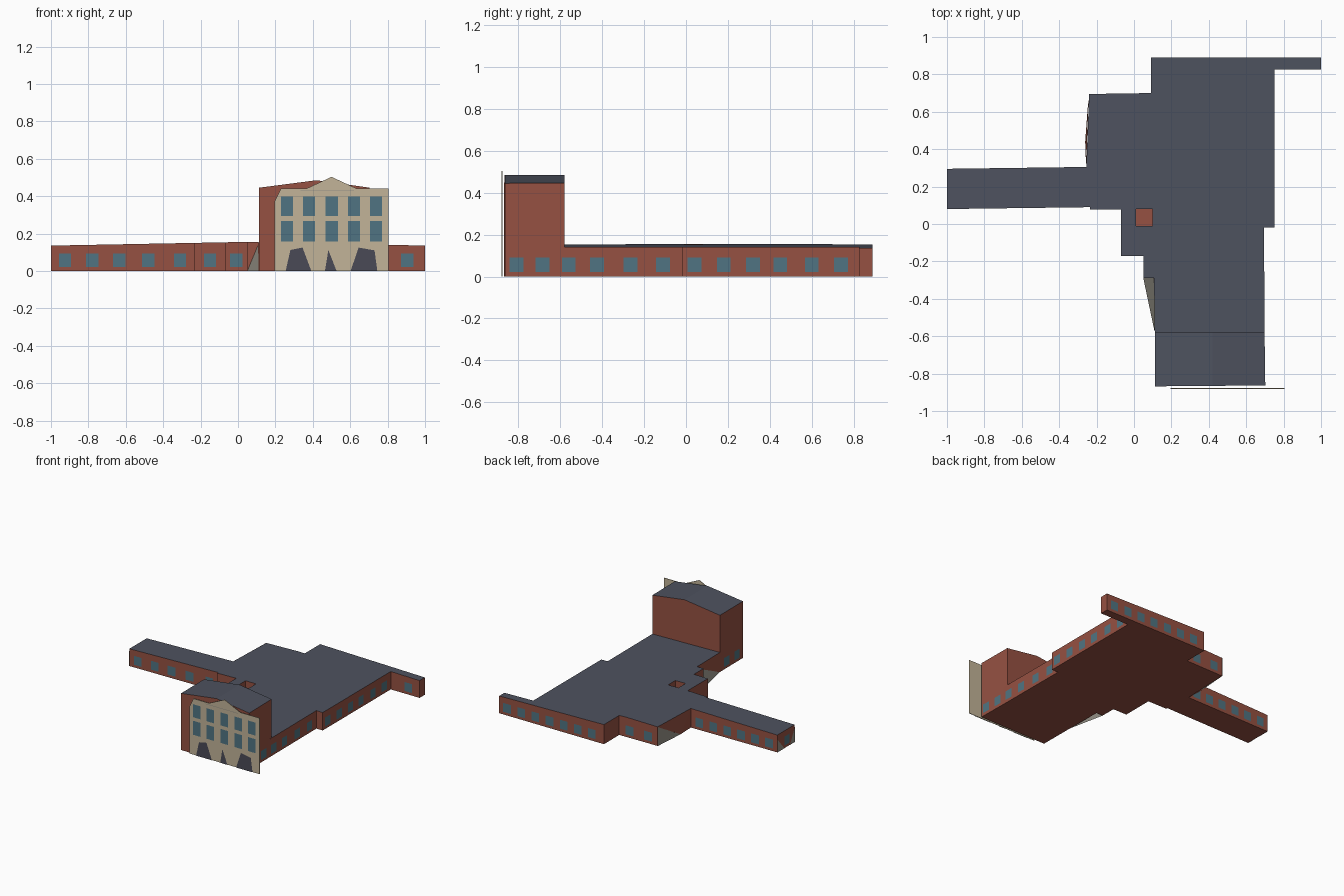
import bpy, bmesh
from mathutils import Vector

if "Cube" in bpy.data.objects:
    bpy.data.objects.remove(bpy.data.objects["Cube"])


def material(name, r, g, b):
    lin = lambda c: ((c / 255 + 0.055) / 1.055) ** 2.4 if c > 10 else c / 3294
    m = bpy.data.materials.new(name)
    m.diffuse_color = (lin(r), lin(g), lin(b), 1)
    m.use_nodes = True
    m.node_tree.nodes["Principled BSDF"].inputs["Base Color"].default_value = m.diffuse_color
    return m


BRICK = material("brick", 150, 81, 66)
ROOF = material("slate roof", 78, 82, 95)
STONE = material("pale stone", 194, 180, 152)
GLASS = material("window glass", 80, 116, 130)
FRAME = material("window frame", 214, 212, 200)
GREY = material("grey concrete", 152, 148, 137)
DOOR = material("dark doorway", 74, 74, 86)


def finish(name, bm, *mats):
    me = bpy.data.meshes.new(name)
    bm.to_mesh(me)
    bm.free()
    for m in mats:
        me.materials.append(m)
    ob = bpy.data.objects.new(name, me)
    bpy.context.collection.objects.link(ob)
    return ob


def building(name, outline, ridge_x, ridge_z, slope_l, slope_r):
    """Extruded footprint with a shallow roof falling away either side of a ridge."""
    bm = bmesh.new()
    base = bm.faces.new([bm.verts.new((x, y, 0)) for x, y in outline])
    top = bmesh.ops.extrude_face_region(bm, geom=[base], use_keep_orig=True)
    for v in top["geom"]:
        if isinstance(v, bmesh.types.BMVert):
            v.co.z = 1
    bmesh.ops.bisect_plane(bm, geom=bm.verts[:] + bm.edges[:] + bm.faces[:],
                           plane_co=(ridge_x, 0, 0), plane_no=(1, 0, 0))
    for v in bm.verts:
        if v.co.z > 0.5:
            d = v.co.x - ridge_x
            v.co.z = ridge_z - (slope_r * d if d > 0 else -slope_l * d)
    bmesh.ops.recalc_face_normals(bm, faces=bm.faces)
    for f in bm.faces:
        f.material_index = int(f.normal.z > 0.5)
    return finish(name, bm, BRICK, ROOF)


def sheet(name, faces, mat):
    """Flat polygons given as lists of 3D points."""
    bm = bmesh.new()
    for pts in faces:
        bm.faces.new([bm.verts.new(p) for p in pts])
    return finish(name, bm, mat)


# Low sprawling school block
block = building("main_block", [
    (-1, .08), (-.235, .09), (-.235, .078), (-.07, .078), (-.07, -.17), (.05, -.17),
    (.05, -.29), (.107, -.29), (.115, -.865), (.70, -.86), (.695, -.02), (.75, -.02),
    (.75, .825), (1, .825), (1, .89), (.09, .89), (.09, .70), (-.24, .695),
    (-.255, .305), (-1, .295)], .03, .155, .019, .02)

# Light well through the roof
bm = bmesh.new()
bmesh.ops.create_cube(bm, size=1)
for v in bm.verts:
    v.co = (.055 + v.co.x * .09, .035 + v.co.y * .09, .203 + v.co.z * .4)
well = finish("light_well_cutter", bm, BRICK)
well.hide_render = True
well.hide_viewport = True
cut = block.modifiers.new("light_well", 'BOOLEAN')
cut.operation = 'DIFFERENCE'
cut.solver = 'EXACT'
cut.object = well

# Tall entrance tower
building("tower", [(.113, -.868), (.702, -.863), (.698, -.58), (.111, -.58)],
         .42, .485, .13, .14)

# Slanting wall pieces at the two recessed corners
sheet("front_buttress", [[(.05, -.29, 0), (.11, -.575, 0), (.11, -.29, .145)]], GREY)
sheet("rear_buttress", [[(-.242, .696, 0), (-.242, .696, .149), (-.261, .44, 0)]], GREY)
sheet("rear_slanted_wall", [[(-.242, .695, .149), (-.256, .305, .149), (-.261, .44, 0)],
                            [(-.261, .44, 0), (-.256, .305, .149), (-.256, .305, 0)]], BRICK)
sheet("wing_end_panels", [[(-1.002, .295, 0), (-1.002, .295, .10), (-1.002, .21, 0)],
                          [(-1.002, .08, 0), (-1.002, .14, 0), (-1.002, .08, .12)]], GREY)


# Small framed windows, set along wall runs
win = bmesh.new()


def windows(a, b, axis, values):
    a, b = Vector((*a, 0)), Vector((*b, 0))
    along = (b - a).normalized()
    out = Vector((along.y, -along.x, 0))
    for t in values:
        c = a.lerp(b, (t - a[axis]) / (b[axis] - a[axis])) + out * .003
        c.z = .057
        quad = [c + along * (sx * .033) + Vector((0, 0, sz * .035))
                for sx, sz in ((-1, -1), (1, -1), (1, 1), (-1, 1))]
        f = win.faces.new([win.verts.new(p) for p in quad])
        bmesh.ops.inset_individual(win, faces=[f], thickness=.005)
        f.material_index = 1


# front walls
windows((-1, .08), (-.235, .09), 0, (-.925, -.78, -.635, -.48, -.31))
windows((-.235, .078), (-.07, .078), 0, (-.15,))
windows((-.07, -.17), (.05, -.17), 0, (-.01,))
windows((.75, .825), (1, .825), 0, (.905,))
# right walls
windows((.702, -.863), (.695, -.02), 1, (-.81, -.685, -.56, -.425, -.265, -.11))
windows((.75, -.02), (.75, .825), 1, (.04, .18, .32, .45, .6, .74))
# back walls
windows((1, .89), (.09, .89), 0, [.93 - .123 * i for i in range(7)])
windows((.09, .70), (-.24, .695), 0, (0, -.16))
windows((-.255, .305), (-1, .295), 0, [-.33 - .12 * i for i in range(6)])
# left walls
windows((-1, .295), (-1, .08), 1, (.18,))
windows((.107, -.29), (.113, -.865), 1, (-.66, -.79))
finish("windows", win, FRAME, GLASS)

# Stone facade standing just in front of the tower
profile = [(.195, 0), (.805, 0), (.805, .44), (.635, .44), (.5, .503), (.365, .44),
           (.23, .44), (.195, .37)]
facade = sheet("stone_facade", [[(x, -.879, z) for x, z in profile]], STONE)
solid = facade.modifiers.new("thickness", 'SOLIDIFY')
solid.thickness = .004
solid.offset = 0

# Pediment moulding
sheet("pediment_moulding", [[(x, -.884, z) for x, z in
      ((.335, .427), (.62, .427), (.62, .431), (.335, .431))]], GREY)

# Two rows of tall facade windows
sheet("facade_windows", [
    [(x, -.884, z0), (x + .065, -.884, z0), (x + .065, -.884, z1), (x, -.884, z1)]
    for x in (.23, .347, .469, .588, .705) for z0, z1 in ((.157, .267), (.295, .397))], GLASS)

# Dark entrance openings
sheet("entrance_openings", [[(x, -.884, z) for x, z in pts] for pts in (
    [(.255, 0), (.392, 0), (.345, .125), (.28, .112)],
    [(.465, 0), (.527, 0), (.483, .112)],
    [(.602, 0), (.745, 0), (.73, .11), (.645, .125)])], DOOR)
